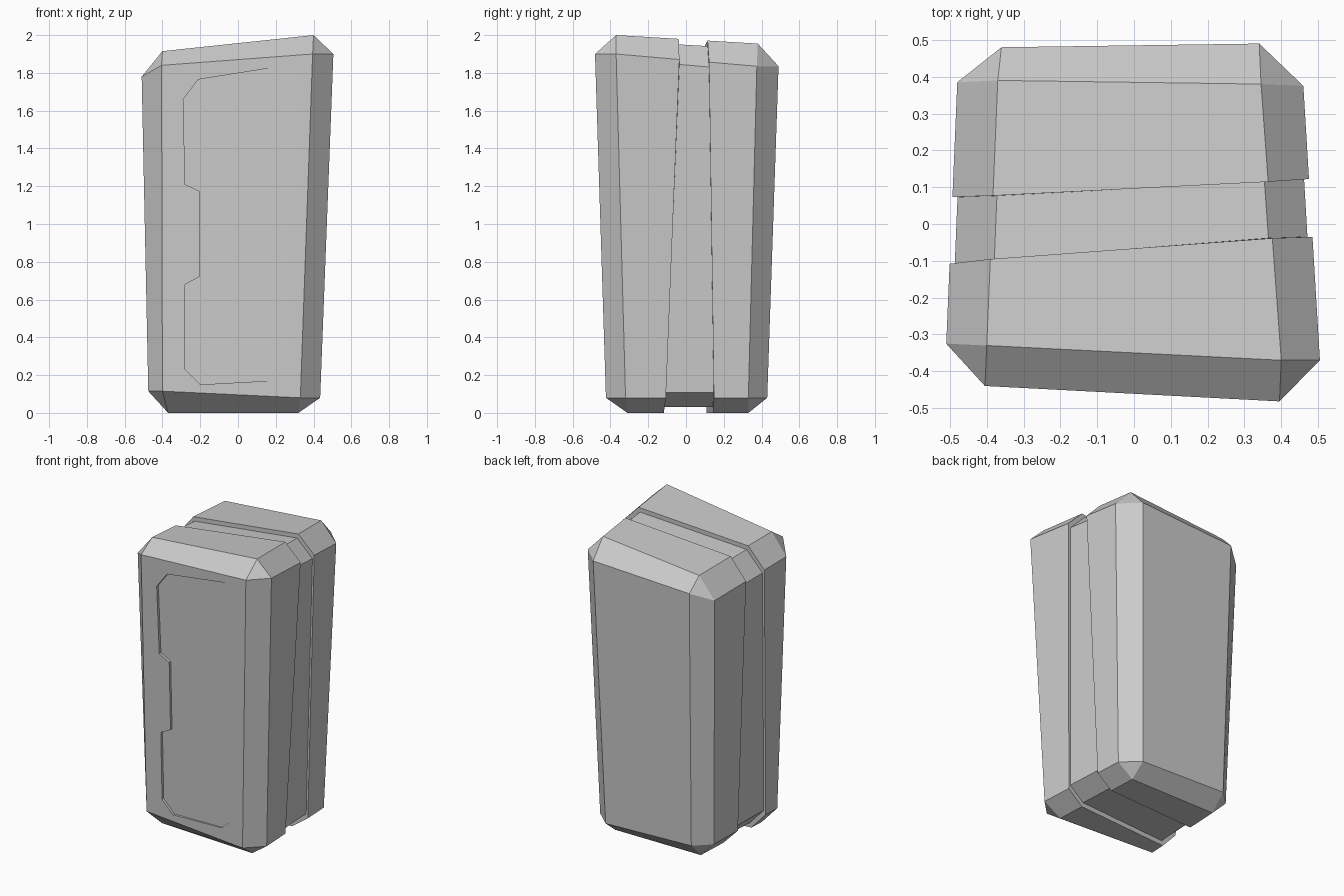
import bpy
import bmesh
from mathutils import Vector

cube = bpy.data.objects.get("Cube")
if cube:
    bpy.data.objects.remove(cube, do_unlink=True)

grey = bpy.data.materials.new("light_grey")
grey.use_nodes = True
grey.diffuse_color = (0.6, 0.6, 0.6, 1)
grey.node_tree.nodes["Principled BSDF"].inputs["Base Color"].default_value = (0.6, 0.6, 0.6, 1)


def front_y(x, z):
    """Slanted plane of the front face."""
    return -0.405 - 0.05 * x - 0.03 * z


def make_object(name, bm):
    bmesh.ops.recalc_face_normals(bm, faces=bm.faces[:])
    mesh = bpy.data.meshes.new(name)
    bm.to_mesh(mesh)
    bm.free()
    mesh.materials.append(grey)
    obj = bpy.data.objects.new(name, mesh)
    bpy.context.collection.objects.link(obj)
    return obj


# End corners and the chamfer ring behind them, clockwise from upper -x
FRONT_XZ = [(-0.405, 1.84), (0.395, 1.90), (0.33, 0.08), (-0.40, 0.115)]
FRONT_CORNERS = [(x, front_y(x, z), z) for x, z in FRONT_XZ]
FRONT_RING = [(-0.51, -0.325, 1.78), (-0.40, -0.33, 1.915),
              (0.40, -0.37, 2.0), (0.505, -0.37, 1.90),
              (0.435, -0.32, 0.08), (0.32, -0.31, 0),
              (-0.37, -0.27, 0), (-0.475, -0.28, 0.115)]
BACK_CORNERS = [(-0.36, 0.48, 1.80), (0.34, 0.49, 1.835),
                (0.29, 0.43, 0.08), (-0.34, 0.43, 0.10)]
BACK_RING = [(-0.48, 0.385, 1.75), (-0.37, 0.39, 1.89),
             (0.345, 0.38, 1.955), (0.46, 0.375, 1.835),
             (0.40, 0.33, 0.08), (0.29, 0.33, 0),
             (-0.34, 0.33, 0), (-0.44, 0.335, 0.10)]


def chamfered_block():
    """Whole tapered, lopsided block with chamfered edges."""
    bm = bmesh.new()
    rings = []
    for corners, ring in ((FRONT_CORNERS, FRONT_RING), (BACK_CORNERS, BACK_RING)):
        c = [bm.verts.new(p) for p in corners]
        r = [bm.verts.new(p) for p in ring]
        bm.faces.new(c)
        for i in range(4):
            bm.faces.new((c[i], r[2 * i], r[2 * i + 1]))
            bm.faces.new((c[i], c[(i + 1) % 4], r[(2 * i + 2) % 8], r[2 * i + 1]))
        rings.append(r)
    a, b = rings
    for i in range(8):
        j = (i + 1) % 8
        bm.faces.new((a[i], a[j], b[j], b[i]))
    return bm


def cut(bm, points, keep_front):
    """Slice along the plane through three points and cap the cut."""
    p, q, r = (Vector(v) for v in points)
    normal = (q - p).cross(r - p).normalized()
    if normal.y < 0:
        normal.negate()
    bmesh.ops.bisect_plane(bm, geom=bm.verts[:] + bm.edges[:] + bm.faces[:],
                           plane_co=p, plane_no=normal,
                           clear_outer=keep_front, clear_inner=not keep_front)
    rim = [e for e in bm.edges if e.is_boundary]
    bmesh.ops.edgeloop_fill(bm, edges=rim)


FRONT_SEAM = [(0.485, -0.035, 1.87), (-0.505, -0.108, 1.78), (0.435, -0.105, 0.10)]
BACK_SEAM = [(0.47, 0.122, 1.85), (-0.49, 0.073, 1.80), (0.44, 0.15, 0.05)]

# Front shell
bm = chamfered_block()
cut(bm, FRONT_SEAM, True)
front_shell = make_object("front_shell", bm)

# Recessed middle band
bm = chamfered_block()
cut(bm, FRONT_SEAM, False)
cut(bm, BACK_SEAM, True)
for v in bm.verts:
    v.co.x *= 0.972
    v.co.z = 1 + (v.co.z - 1) * 0.97
make_object("middle_band", bm)

# Back shell
bm = chamfered_block()
cut(bm, BACK_SEAM, False)
make_object("back_shell", bm)

# Shallow door recess, deepest on the notched handle side
DOOR = [(-0.29, 1.66), (-0.21, 1.765), (0.26, 1.84), (0.335, 1.765),
        (0.265, 0.25), (0.17, 0.17), (-0.20, 0.15), (-0.28, 0.23),
        (-0.28, 0.68), (-0.205, 0.72), (-0.205, 1.175), (-0.28, 1.21)]
bm = bmesh.new()
outer = [bm.verts.new((x, -0.7, z)) for x, z in DOOR]
inner = [bm.verts.new((x, front_y(x, z) + 0.0115 - 0.0225 * x, z)) for x, z in DOOR]
bm.faces.new(outer)
bm.faces.new(inner)
for i in range(len(DOOR)):
    j = (i + 1) % len(DOOR)
    bm.faces.new((outer[i], outer[j], inner[j], inner[i]))
cutter = make_object("door_cutter", bm)
cutter.hide_render = True

mod = front_shell.modifiers.new("door_recess", 'BOOLEAN')
mod.operation = 'DIFFERENCE'
mod.solver = 'EXACT'
mod.object = cutter
bpy.context.view_layer.update()
depsgraph = bpy.context.evaluated_depsgraph_get()
result = bpy.data.meshes.new_from_object(front_shell.evaluated_get(depsgraph))
front_shell.modifiers.clear()
front_shell.data = result
bpy.data.objects.remove(cutter, do_unlink=True)
